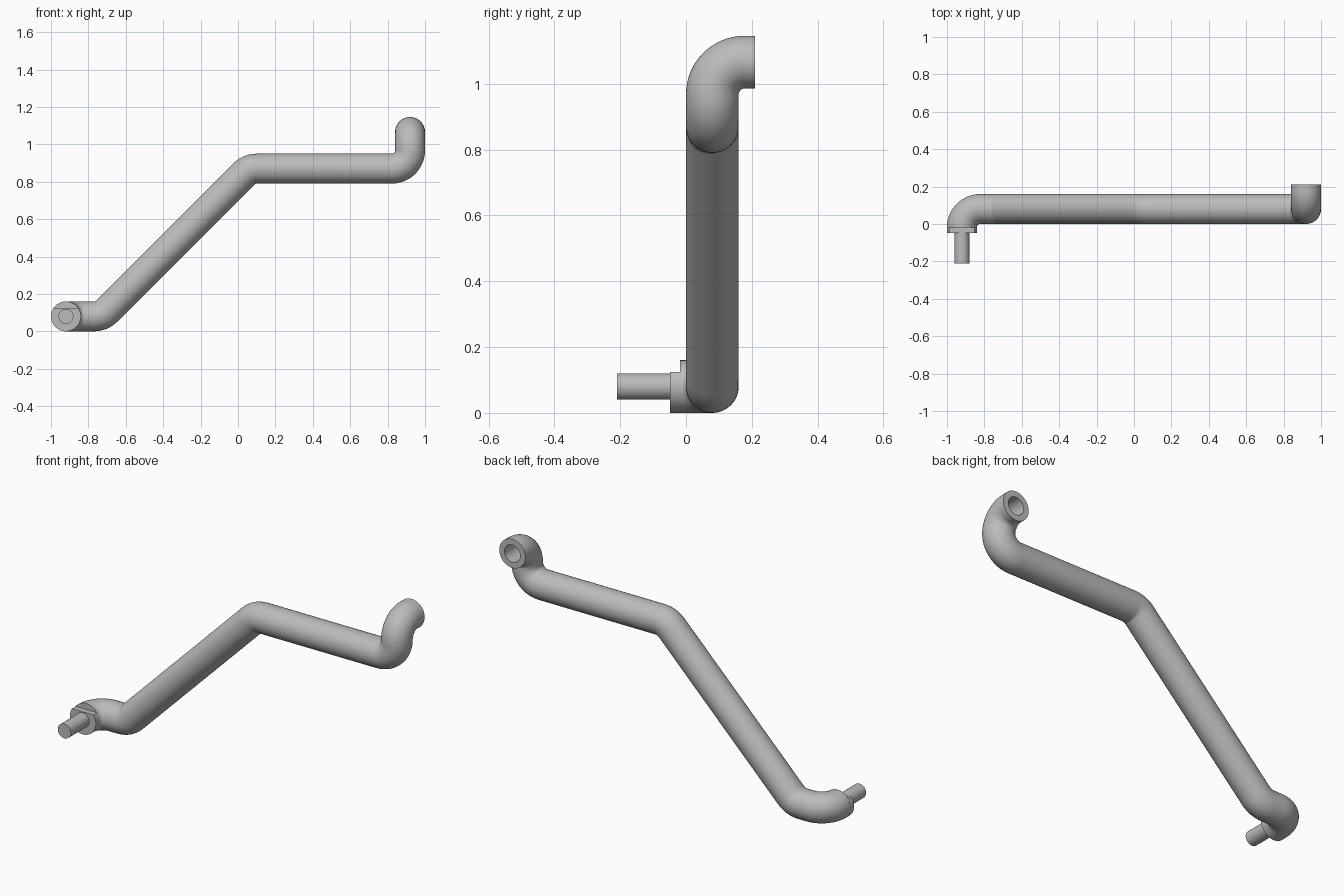
import bpy, bmesh, math
from mathutils import Vector, Quaternion

if "Cube" in bpy.data.objects:
    bpy.data.objects.remove(bpy.data.objects["Cube"])

R = 0.08          # pipe radius
BEND = 0.098      # centreline bend radius
SIDES = 48

grey = bpy.data.materials.new("plain grey")
grey.use_nodes = True
COLOUR = (0.5, 0.5, 0.5, 1)
grey.diffuse_color = COLOUR
grey.node_tree.nodes["Principled BSDF"].inputs["Base Color"].default_value = COLOUR


def finish(name, bm):
    bmesh.ops.recalc_face_normals(bm, faces=bm.faces)
    mesh = bpy.data.meshes.new(name)
    bm.to_mesh(mesh)
    bm.free()
    mesh.materials.append(grey)
    obj = bpy.data.objects.new(name, mesh)
    bpy.context.collection.objects.link(obj)
    bpy.ops.object.select_all(action='DESELECT')
    obj.select_set(True)
    bpy.context.view_layer.objects.active = obj
    bpy.ops.object.shade_smooth_by_angle(angle=math.radians(30))
    return obj


def rounded_path(corners, radius):
    """Stations (point, tangent) along a polyline with filleted corners."""
    pts = [Vector(c) for c in corners]
    stations = [(pts[0], (pts[1] - pts[0]).normalized())]
    for a, b, c in zip(pts, pts[1:], pts[2:]):
        d0, d1 = (b - a).normalized(), (c - b).normalized()
        angle = d0.angle(d1)
        start = b - d0 * radius * math.tan(angle / 2)
        axis = d0.cross(d1).normalized()
        centre = start + axis.cross(d0) * radius
        steps = max(6, round(angle / math.radians(6)))
        for i in range(steps + 1):
            q = Quaternion(axis, angle * i / steps)
            stations.append((centre + q @ (start - centre), q @ d0))
    stations.append((pts[-1], (pts[-1] - pts[-2]).normalized()))
    return stations


def sweep(name, stations):
    """Skin circles through (point, tangent, radius) stations, capping both ends."""
    bm = bmesh.new()
    rings = []
    tangent = stations[0][1]
    normal = tangent.orthogonal().normalized()
    for point, direction, radius in stations:
        normal = tangent.rotation_difference(direction) @ normal
        tangent = direction
        side = tangent.cross(normal)
        angles = [2 * math.pi * i / SIDES for i in range(SIDES)]
        rings.append([bm.verts.new(point + radius * (normal * math.cos(a) + side * math.sin(a)))
                      for a in angles])
    for r0, r1 in zip(rings, rings[1:]):
        for i in range(SIDES):
            j = (i + 1) % SIDES
            bm.faces.new((r0[i], r0[j], r1[j], r1[i]))
    bm.faces.new(rings[0])
    bm.faces.new(rings[-1])
    return finish(name, bm)


# Bent pipe with a blind socket in its rear end
corners = [(-0.92, -0.015, R), (-0.92, R, R), (-0.73, R, R), (0.06, R, 0.87),
           (0.92, R, 0.87), (0.92, R, 1.066), (0.92, 0.21, 1.066)]
pipe = [(p, t, R) for p, t in rounded_path(corners, BEND)]
end, back = pipe[-1][0], pipe[-1][1]
socket = 0.048
pipe += [(end, back, socket), (end - back * 0.11, back, socket)]
sweep("bent_pipe", pipe)

# Collar step with a flat top edge
bm = bmesh.new()
FLAT = 0.045
first = math.pi - math.asin(FLAT / R)
span = math.pi + 2 * math.asin(FLAT / R)
profile = [bm.verts.new((-0.92 + R * math.cos(first + span * i / SIDES), -0.048,
                         R + R * math.sin(first + span * i / SIDES)))
           for i in range(SIDES + 1)]
face = bm.faces.new(profile)
ext = bmesh.ops.extrude_face_region(bm, geom=[face], use_keep_orig=True)
bmesh.ops.translate(bm, vec=(0, 0.033, 0),
                    verts=[v for v in ext["geom"] if isinstance(v, bmesh.types.BMVert)])
finish("collar_step", bm)

# Plug pin
forward = Vector((0, -1, 0))
sweep("plug_pin", [(Vector((-0.92, y, R)), forward, 0.04) for y in (-0.015, -0.21)])
